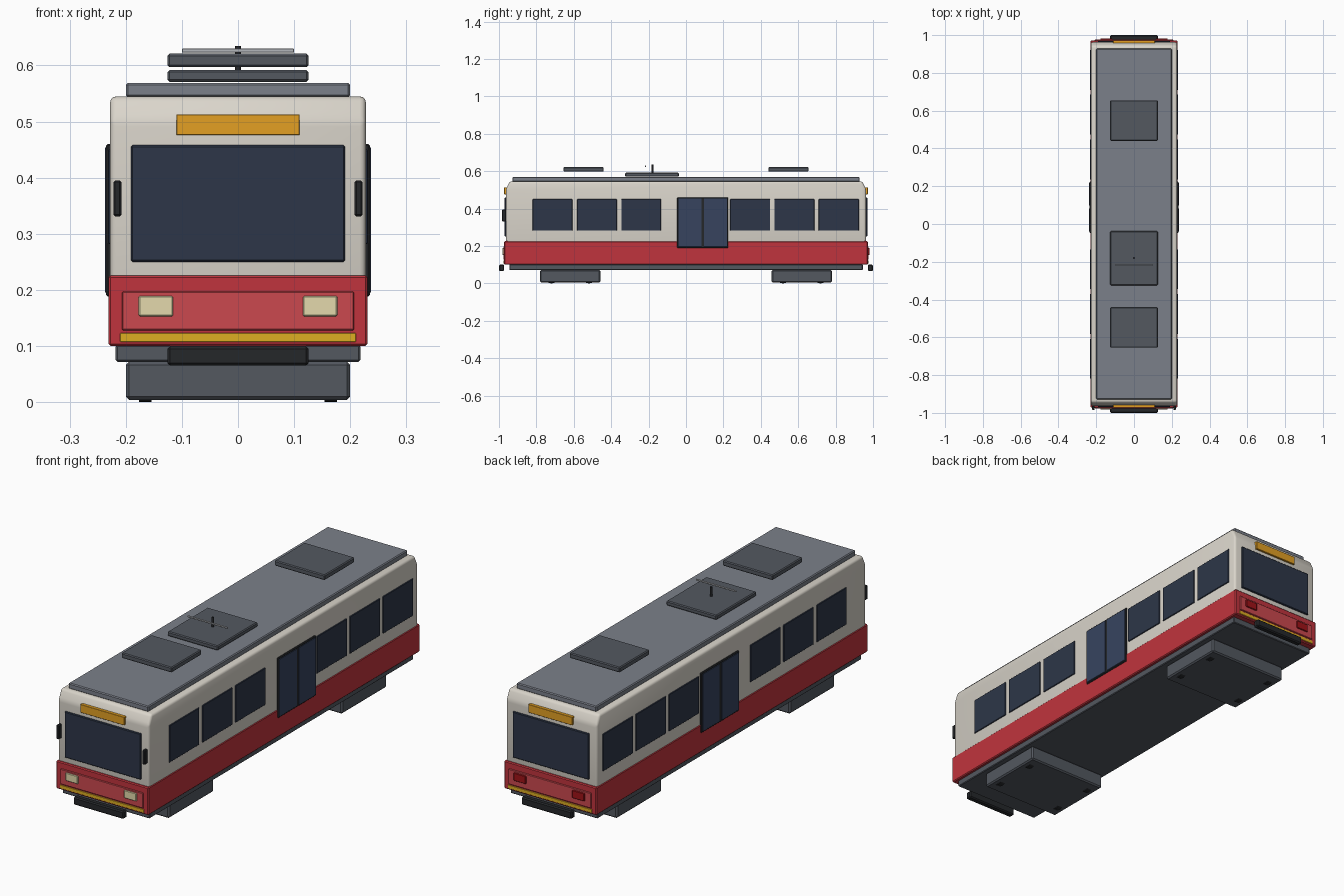
import bpy, bmesh
from math import pi
from mathutils import Matrix

if "Cube" in bpy.data.objects:
    bpy.data.objects.remove(bpy.data.objects["Cube"])


def mat(name, hexa):
    # hex display colour -> linear diffuse colour
    m = bpy.data.materials.new(name)
    rgb = [int(hexa[i:i + 2], 16) / 255 for i in (0, 2, 4)]
    m.diffuse_color = [((c + 0.055) / 1.055) ** 2.4 for c in rgb] + [1]
    m.use_nodes = True
    m.node_tree.nodes["Principled BSDF"].inputs["Base Color"].default_value = m.diffuse_color
    return m


CREAM = mat("cream", "DAD5CB")
RED = mat("red", "C0343D")
LIGHT_RED = mat("light_red", "CB484E")
YELLOW = mat("yellow", "DDAE22")
AMBER = mat("amber", "E3A024")
GLASS = mat("glass", "2D3648")
DOOR_GLASS = mat("door_glass", "37445F")
BLACK = mat("black", "25272A")
STEEL = mat("steel", "535860")
ROOF = mat("roof_grey", "7B808A")
LAMP = mat("lamp", "E3D9AC")
TAIL = mat("tail_lamp", "A01218")
SILVER = mat("silver", "B4B7BC")


def finish(name, bm, m, bevel=0.0, segments=1):
    if bevel:
        bmesh.ops.bevel(bm, geom=bm.edges[:], offset=bevel, segments=segments,
                        profile=0.5, affect='EDGES')
    bmesh.ops.recalc_face_normals(bm, faces=bm.faces[:])
    me = bpy.data.meshes.new(name)
    bm.to_mesh(me)
    bm.free()
    me.materials.append(m)
    ob = bpy.data.objects.new(name, me)
    bpy.context.collection.objects.link(ob)
    return ob


def box(name, x, y, z, m, bevel=0.003):
    # x, y, z are (min, max) pairs
    bm = bmesh.new()
    size = [abs(r[1] - r[0]) for r in (x, y, z)]
    mid = [(r[0] + r[1]) / 2 for r in (x, y, z)]
    bmesh.ops.create_cube(bm, size=1, matrix=Matrix.Translation(mid) @ Matrix.Diagonal((*size, 1)))
    return finish(name, bm, m, min(bevel, min(size) * 0.3))


def cylinder(name, centre, radius, depth, m, axis='Z', sides=16):
    bm = bmesh.new()
    rot = Matrix.Rotation(pi / 2, 4, 'Y') if axis == 'X' else Matrix()
    bmesh.ops.create_cone(bm, cap_ends=True, segments=sides, radius1=radius, radius2=radius,
                          depth=depth, matrix=Matrix.Translation(centre) @ rot)
    return finish(name, bm, m)


# Upper body: side profile with sloped brow at each end, extruded across the width
profile = [(-0.963, 0.15), (0.963, 0.15), (0.963, 0.502), (0.943, 0.545),
           (-0.943, 0.545), (-0.963, 0.502)]
bm = bmesh.new()
face = bm.faces.new([bm.verts.new((-0.228, y, z)) for y, z in profile])
ext = bmesh.ops.extrude_face_region(bm, geom=[face])
bmesh.ops.translate(bm, vec=(0.456, 0, 0),
                    verts=[v for v in ext["geom"] if isinstance(v, bmesh.types.BMVert)])
body = finish("body_shell", bm, CREAM, 0.011, 3)
bpy.context.view_layer.objects.active = body
body.select_set(True)
bpy.ops.object.shade_smooth_by_angle(angle=0.6)

# Skirt, underframe and roof deck
box("lower_skirt", (-0.231, 0.231), (-0.972, 0.972), (0.10, 0.226), RED, 0.004)
box("underframe", (-0.218, 0.218), (-0.945, 0.945), (0.072, 0.102), STEEL)
box("roof_deck", (-0.20, 0.20), (-0.928, 0.928), (0.543, 0.569), ROOF, 0.004)

# Roof equipment
for end, s in (("front", -1), ("rear", 1)):
    box(end + "_roof_unit", (-0.126, 0.126), (s * 0.44, s * 0.655), (0.597, 0.621), STEEL, 0.004)
box("pantograph_base", (-0.126, 0.126), (-0.325, -0.038), (0.571, 0.592), STEEL, 0.004)
cylinder("pantograph_mast", (0, -0.18, 0.612), 0.005, 0.046, BLACK, sides=12)
box("pantograph_bar", (-0.10, 0.10), (-0.22, -0.214), (0.623, 0.63), SILVER, 0.001)

# Parts repeated on both ends
for end, s in (("front", -1), ("rear", 1)):
    def depth(a, b):
        return tuple(sorted((s * a, s * b)))
    box(end + "_windscreen", (-0.191, 0.191), depth(0.955, 0.970), (0.25, 0.458), GLASS)
    box(end + "_destination_panel", (-0.11, 0.11), depth(0.945, 0.972), (0.476, 0.513), AMBER, 0.001)
    box(end + "_lamp_panel", (-0.207, 0.207), depth(0.96, 0.977), (0.128, 0.197), LIGHT_RED, 0.002)
    box(end + "_yellow_stripe", (-0.21, 0.21), depth(0.96, 0.975), (0.107, 0.123), YELLOW, 0.001)
    box(end + "_bumper", (-0.126, 0.126), depth(0.972, 1.0), (0.065, 0.10), BLACK, 0.005)
    for side, t in (("left", -1), ("right", 1)):
        box(f"{end}_{side}_lamp", (t * 0.116, t * 0.177), depth(0.965, 0.982), (0.153, 0.189),
            LAMP if s < 0 else TAIL, 0.002)

    # Bogie with wheels just showing below it
    box(end + "_bogie", (-0.20, 0.20), depth(0.458, 0.78), (0.004, 0.072), STEEL, 0.006)
    for t in (-1, 1):
        for dy in (-0.1, 0.1):
            cylinder(f"{end}_wheel", (t * 0.165, s * 0.619 + dy, 0.045), 0.045, 0.022,
                     BLACK, 'X', 24)

# Parts repeated on both sides
windows = [(-0.82, -0.607), (-0.583, -0.37), (-0.346, -0.133),
           (0.235, 0.45), (0.472, 0.687), (0.709, 0.924)]
for side, t in (("left", -1), ("right", 1)):
    for i, span in enumerate(windows):
        box(f"{side}_window_{i + 1}", (t * 0.22, t * 0.232), span, (0.282, 0.45), GLASS, 0.002)
    box(side + "_door_frame", (t * 0.215, t * 0.235), (-0.047, 0.225), (0.188, 0.46), BLACK)
    for i, span in enumerate(((-0.041, 0.083), (0.096, 0.219))):
        box(f"{side}_door_leaf_{i + 1}", (t * 0.222, t * 0.237), span, (0.195, 0.454),
            DOOR_GLASS, 0.001)
    box(side + "_mirror", (t * 0.208, t * 0.222), (-0.984, -0.962), (0.331, 0.395), BLACK)
